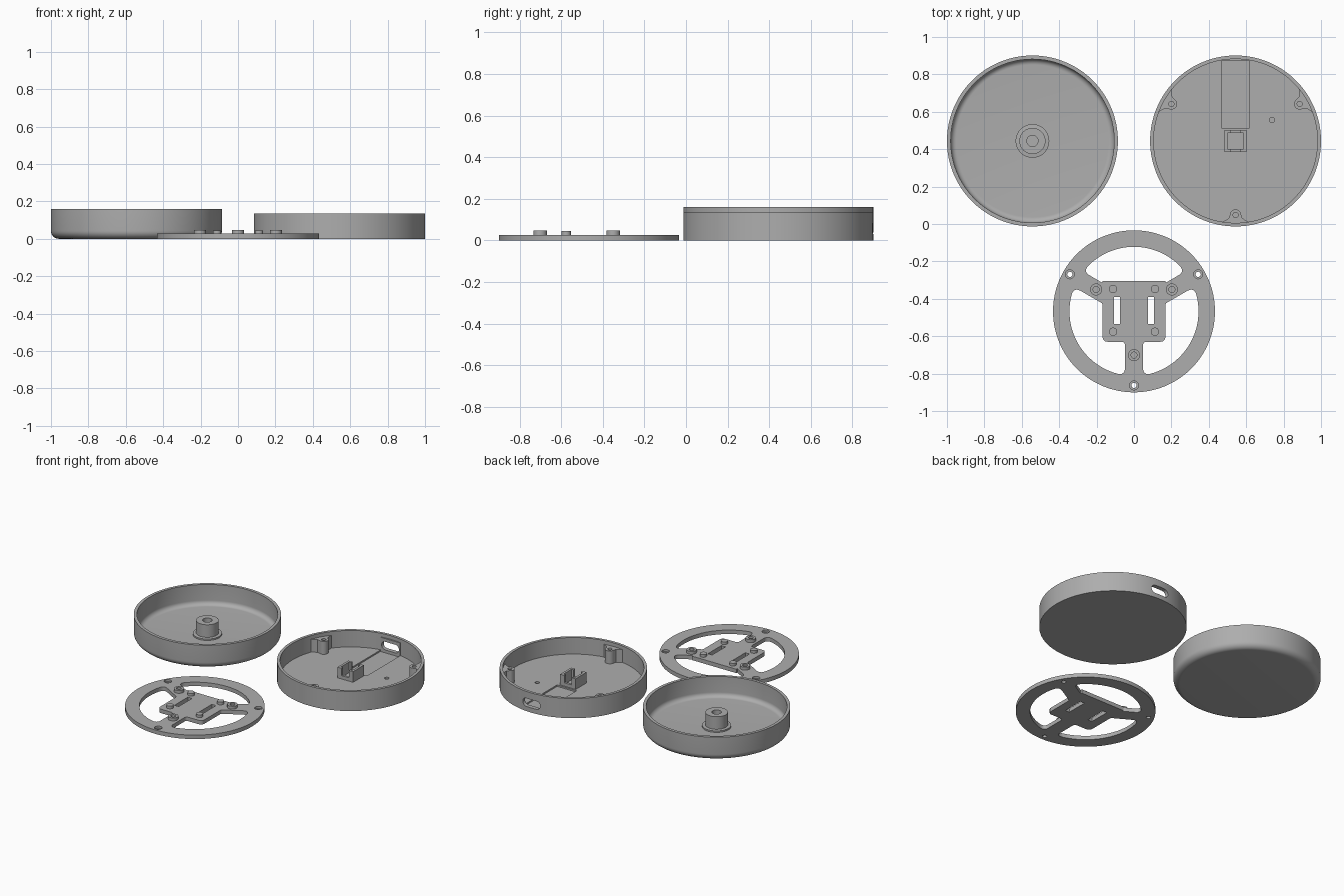
import bpy, bmesh, math
from mathutils import Vector, Matrix

if "Cube" in bpy.data.objects:
    bpy.data.objects.remove(bpy.data.objects["Cube"])

grey = bpy.data.materials.new("plain grey")
grey.diffuse_color = (0.42, 0.42, 0.42, 1)
grey.use_nodes = True
grey.node_tree.nodes["Principled BSDF"].inputs["Base Color"].default_value = grey.diffuse_color
LID, CASE, PLATE = (-0.543, 0.444), (0.543, 0.444), (0.0, -0.467)


def finish(ob, loc=(0, 0, 0)):
    ob.location = loc
    ob.data.materials.clear()
    ob.data.materials.append(grey)
    bpy.ops.object.select_all(action='DESELECT')
    ob.select_set(True)
    bpy.context.view_layer.objects.active = ob
    bpy.ops.object.shade_smooth_by_angle(angle=math.radians(30))
    return ob


def new_object(name, bm):
    bmesh.ops.remove_doubles(bm, verts=bm.verts, dist=1e-5)
    bmesh.ops.recalc_face_normals(bm, faces=bm.faces)
    me = bpy.data.meshes.new(name)
    bm.to_mesh(me)
    bm.free()
    ob = bpy.data.objects.new(name, me)
    bpy.context.collection.objects.link(ob)
    return ob


def lathe(name, profile, steps=128):
    """Spin an (r, z) profile around the z axis."""
    bm = bmesh.new()
    vs = [bm.verts.new((r, 0, z)) for r, z in profile]
    es = [bm.edges.new(p) for p in zip(vs, vs[1:])]
    bmesh.ops.spin(bm, geom=vs + es, cent=(0, 0, 0), axis=(0, 0, 1),
                   angle=math.tau, steps=steps, use_merge=True)
    return new_object(name, bm)


def prism(name, loops, z0, z1):
    """Extrude a flat outline; the later loops are holes in it."""
    cu = bpy.data.curves.new(name, 'CURVE')
    cu.dimensions, cu.fill_mode, cu.extrude = '2D', 'BOTH', (z1 - z0) / 2
    for loop in loops:
        sp = cu.splines.new('POLY')
        sp.points.add(len(loop) - 1)
        for p, (x, y) in zip(sp.points, loop):
            p.co = (x, y, 0, 1)
        sp.use_cyclic_u = True
    tmp = bpy.data.objects.new(name + "_curve", cu)
    bpy.context.collection.objects.link(tmp)
    me = tmp.evaluated_get(bpy.context.evaluated_depsgraph_get()).to_mesh()
    bm = bmesh.new()
    bm.from_mesh(me)
    bmesh.ops.translate(bm, verts=bm.verts, vec=(0, 0, (z0 + z1) / 2))
    bpy.data.objects.remove(tmp)
    return new_object(name, bm)


def arc(cx, cy, r, a0, a1, n):
    return [(cx + r * math.cos(a0 + (a1 - a0) * i / n),
             cy + r * math.sin(a0 + (a1 - a0) * i / n)) for i in range(n + 1)]


def circle(cx, cy, r, n=32):
    return arc(cx, cy, r, 0, math.tau, n)[:-1]


def rect(x0, x1, y0, y1):
    return [(x0, y0), (x1, y0), (x1, y1), (x0, y1)]


def rounded(pts):
    """Points are (x, y) or (x, y, d); d rounds that corner."""
    out = []
    for i, p in enumerate(pts):
        c = Vector(p[:2])
        if len(p) == 2:
            out.append(tuple(c))
            continue
        a, b = (c + (Vector(q[:2]) - c).normalized() * p[2]
                for q in (pts[i - 1], pts[(i + 1) % len(pts)]))
        for k in range(7):
            t = k / 6
            out.append(tuple(a * (1 - t) ** 2 + c * 2 * t * (1 - t) + b * t * t))
    return out


def boolean(ob, tool, op='DIFFERENCE'):
    m = ob.modifiers.new("cut", 'BOOLEAN')
    m.operation, m.object, m.solver = op, tool, 'EXACT'
    bpy.context.view_layer.update()
    me = bpy.data.meshes.new_from_object(
        ob.evaluated_get(bpy.context.evaluated_depsgraph_get()))
    ob.modifiers.clear()
    ob.data = me
    bpy.data.objects.remove(tool)


def polar(r, deg):
    return r * math.cos(math.radians(deg)), r * math.sin(math.radians(deg))


H = math.pi / 2
ARMS = (30, 150, 270)

# Round lid: cup with a rounded bottom edge
lid = lathe("lid_cup", [(0, 0)] + arc(0.415, 0.042, 0.042, -H, 0, 8)
            + [(0.457, 0.16), (0.437, 0.16)]
            + arc(0.407, 0.052, 0.03, 0, -H, 8) + [(0, 0.022)])
finish(lid, (*LID, 0))
# Hollow post with a flange in the middle of the lid
post = lathe("lid_post", [(0, 0.015), (0.09, 0.015), (0.09, 0.032), (0.07, 0.034),
                          (0.07, 0.12), (0.03, 0.12), (0.03, 0.03), (0, 0.03)], 48)
finish(post, (*LID, 0))

# Case: straight cup with a flat pad behind the connector opening
case = lathe("case_cup", [(0, 0), (0.457, 0), (0.457, 0.135), (0.438, 0.135),
                          (0.438, 0.022), (0, 0.022)])
boolean(case, prism("pad", [rect(-0.074, 0.074, 0.428, 0.446)], 0.01, 0.11), 'UNION')
boolean(case, prism("recess", [rect(-0.074, 0.074, 0.07, 0.428)], 0.012, 0.1))
boolean(case, prism("pinhole", [circle(0.195, 0.112, 0.014, 16)], 0.006, 0.1))
# Oblong connector opening through the wall
slot = prism("opening", [arc(0.038, 0, 0.028, -H, H, 10)
                         + arc(-0.038, 0, 0.028, H, 3 * H, 10)], -0.1, 0.1)
slot.data.transform(Matrix.Translation((0, 0.45, 0.06)) @ Matrix.Rotation(H, 4, 'X'))
boolean(case, slot)
finish(case, (*CASE, 0))

# Flared screw bosses against the case wall
tip = arc(0.396, 0, 0.03, H, 3 * H, 14)
flare = [(0.412, 0.036), (0.422, 0.05), (0.432, 0.07)]
boss_outline = ([(u, -v) for u, v in flare] + arc(0, 0, 0.446, -0.16, 0.16, 8)
                + flare[::-1] + tip)
for i, deg in enumerate(ARMS):
    b = prism(f"case_boss_{i + 1}", [boss_outline, circle(0.396, 0, 0.014, 20)], 0.018, 0.11)
    b.data.transform(Matrix.Rotation(math.radians(deg), 4, 'Z'))
    finish(b, (*CASE, 0))

# Square holder in the centre of the case: low frame and two clasping walls
finish(prism("holder_frame", [rect(-0.059, 0.059, -0.059, 0.059),
                              rect(-0.043, 0.043, -0.043, 0.043)], 0.018, 0.045), (*CASE, 0))
for s, side in ((-1, "left"), (1, "right")):
    c = [(0.059, -0.059), (0.059, 0.059), (0.027, 0.059), (0.027, 0.043),
         (0.043, 0.043), (0.043, -0.043), (0.027, -0.043), (0.027, -0.059)]
    finish(prism(f"holder_wall_{side}", [[(s * x, y) for x, y in c]], 0.045, 0.095), (*CASE, 0))

# Mounting plate: ring, three arms and a central panel
T, R, W, P = 0.027, 0.345, 0.048, 0.168
d = math.asin(W / R)


def sector(lo, hi):
    """Outer arc of an opening, with a rounded corner at each end."""
    a, b = math.radians(lo) + d, math.radians(hi) - d
    return ([(R * math.cos(a), R * math.sin(a), 0.04)]
            + arc(0, 0, R, a + 0.12, b - 0.12, 30)
            + [(R * math.cos(b), R * math.sin(b), 0.04)])


top_open = rounded(sector(30, 150) + [(-P, 0.152), (-P, 0.163), (P, 0.163), (P, 0.152)])
side_open = rounded(sector(-90, 30) + [(P, 0.042, 0.01), (P, -0.163, 0.03), (W, -0.163, 0.02)])
slot_r = rect(0.075, 0.107, -0.068, 0.077)
loops = [circle(0, 0, 0.433, 128), top_open, side_open, [(-x, y) for x, y in side_open],
         slot_r, [(-x, y) for x, y in slot_r]]
for deg in ARMS:
    loops += [circle(*polar(0.396, deg), 0.014, 20)]
plate = prism("mounting_plate", loops, 0, T)
for deg in ARMS:
    boolean(plate, prism("counterbore", [circle(*polar(0.396, deg), 0.024)], 0.013, 0.1))
finish(plate, (*PLATE, 0))

# Raised hollow studs on the arms, solid pins on the panel
for i, deg in enumerate(ARMS):
    x, y = polar(0.234, deg)
    finish(prism(f"arm_stud_{i + 1}", [circle(x, y, 0.032), circle(x, y, 0.016, 20)],
                 T - 0.002, 0.047), (*PLATE, 0))
for sx in (-1, 1):
    for y, row in ((0.119, "back"), (-0.109, "front")):
        side = "left" if sx < 0 else "right"
        finish(prism(f"panel_pin_{row}_{side}", [circle(sx * 0.112, y, 0.022)],
                     T - 0.002, 0.045), (*PLATE, 0))
